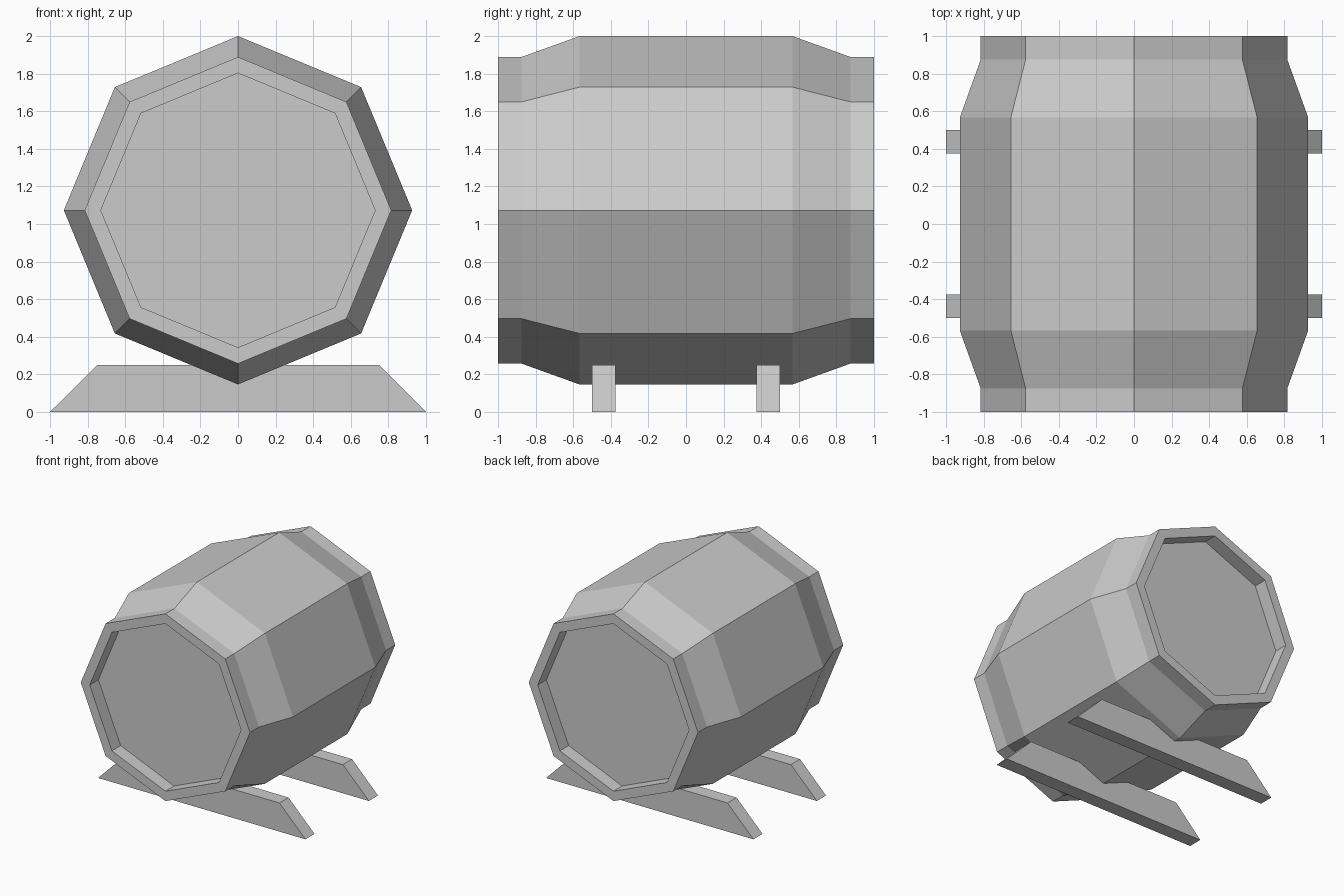
import bpy, bmesh
from math import sin, cos, tau

if "Cube" in bpy.data.objects:
    bpy.data.objects.remove(bpy.data.objects["Cube"])

SIDES = 8
CENTRE_Z = 1.073


def finish(name, bm):
    bmesh.ops.recalc_face_normals(bm, faces=bm.faces)
    mesh = bpy.data.meshes.new(name)
    bm.to_mesh(mesh)
    bm.free()
    obj = bpy.data.objects.new(name, mesh)
    bpy.context.collection.objects.link(obj)
    return obj


def lathe_y(name, profile):
    """Sweep (y, radius) points round the y axis and cap both ends."""
    bm = bmesh.new()
    rings = [[bm.verts.new((r * sin(tau * i / SIDES), y, CENTRE_Z + r * cos(tau * i / SIDES)))
              for i in range(SIDES)] for y, r in profile]
    for a, b in zip(rings, rings[1:]):
        for i in range(SIDES):
            j = (i + 1) % SIDES
            bm.faces.new((a[i], a[j], b[j], b[i]))
    bm.faces.new(rings[0])
    bm.faces.new(rings[-1])
    return finish(name, bm)


def prism_y(name, outline, y0, y1):
    """Extrude an (x, z) outline along y."""
    bm = bmesh.new()
    face = bm.faces.new([bm.verts.new((x, y0, z)) for x, z in outline])
    ext = bmesh.ops.extrude_face_region(bm, geom=[face])["geom"]
    bmesh.ops.translate(bm, vec=(0, y1 - y0, 0),
                        verts=[v for v in ext if isinstance(v, bmesh.types.BMVert)])
    return finish(name, bm)


# Barrel: recessed head, rim, straight end band, bulge, mirrored to the back
half = [(-0.88, 0.73), (-1.0, 0.73), (-1.0, 0.816), (-0.875, 0.816), (-0.567, 0.927)]
lathe_y("barrel", half + [(-y, r) for y, r in reversed(half)])

# Two trapezoid cradle rails under the barrel
rail = [(-1.0, 0.0), (1.0, 0.0), (0.75, 0.25), (-0.75, 0.25)]
prism_y("front_rail", rail, -0.5, -0.375)
prism_y("back_rail", rail, 0.375, 0.5)
